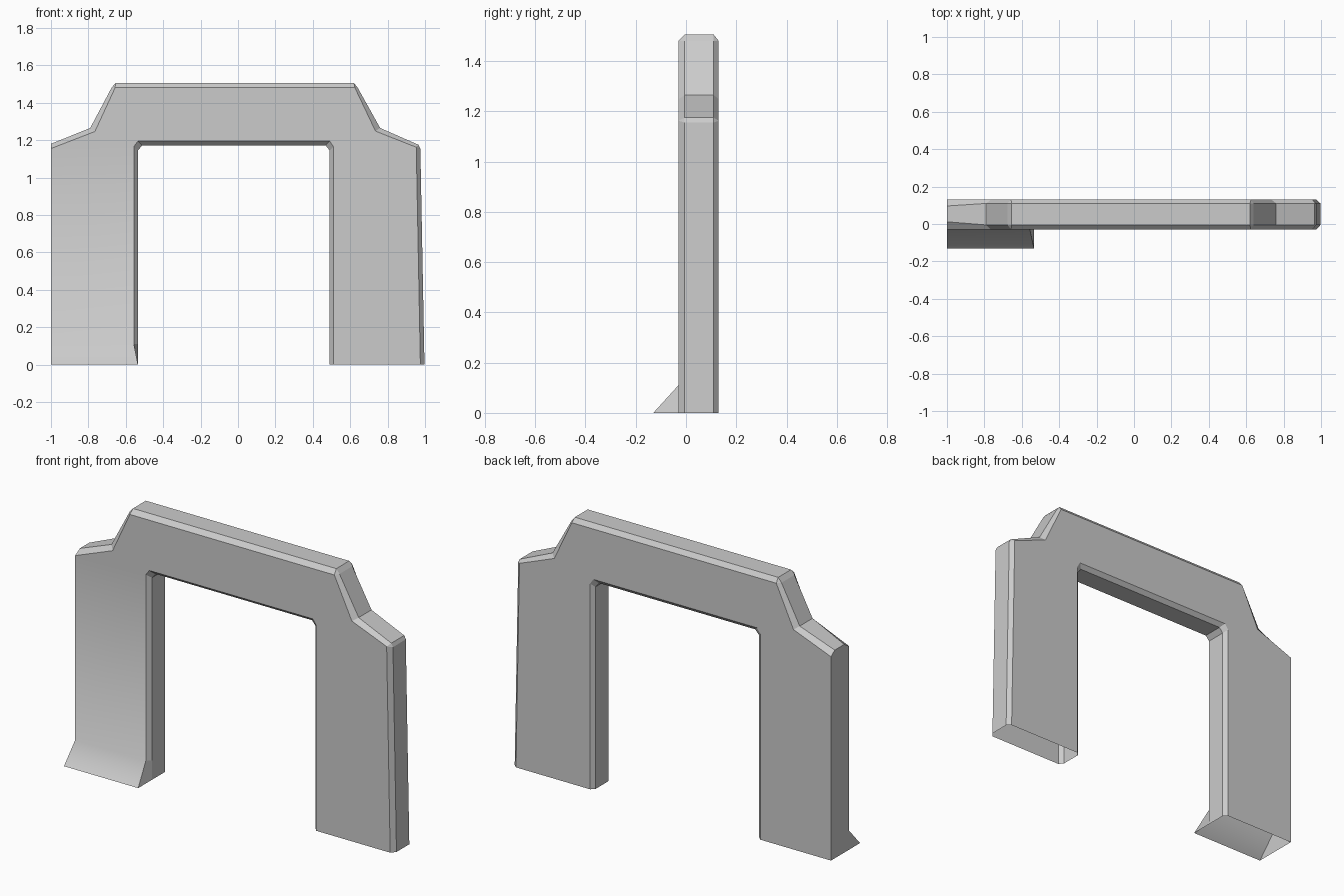
import bpy, bmesh

if "Cube" in bpy.data.objects:
    bpy.data.objects.remove(bpy.data.objects["Cube"])

# Open-bottomed outline, clockwise from the left foot:
# (rim x, rim z, face x, face z); the face is inset to form the chamfer
PATH = [
    (-1, 0, -1, 0), (-1, .11, -1, .11), (-1, 1.18, -1, 1.155),
    (-.79, 1.265, -.765, 1.246), (-.676, 1.48, -.657, 1.48),
    (-.655, 1.505, -.657, 1.48), (.62, 1.505, .625, 1.48),
    (.64, 1.48, .625, 1.48), (.76, 1.265, .735, 1.248),
    (.965, 1.175, .953, 1.162), (.975, 1.155, .953, 1.162),
    (.997, 0, .975, 0),
    (.49, 0, .51, 0), (.49, 1.145, .51, 1.165), (.468, 1.172, .49, 1.195),
    (-.512, 1.172, -.535, 1.195), (-.535, 1.145, -.557, 1.165),
    (-.535, .11, -.557, .11), (-.535, 0, -.557, 0),
]
FRONT, BACK, CHAMFER = -.03, .13, .025
LAST = len(PATH) - 1

bm = bmesh.new()


def rim_inset(i):
    # The outer left side has no vertical chamfer, its top corner a wide one
    return 0 if i < 2 else .042 if i == 2 else CHAMFER


def ring(points):
    return [bm.verts.new(p) for p in points]


# Four outline rings from front to back
front = ring((p[2], FRONT, p[3]) for p in PATH)
rim_front = ring((p[0], FRONT + rim_inset(i), p[1]) for i, p in enumerate(PATH))
rim_back = ring((p[0], BACK - rim_inset(i) * .8, p[1]) for i, p in enumerate(PATH))
back = ring((p[2], BACK, p[3]) for p in PATH)

# Flared front of the left foot
front[0].co.y = -.13
front[LAST].co = (-.535, -.13, 0)

# Chamfers and rim
rings = [front, rim_front, rim_back, back]
for a, b in zip(rings, rings[1:]):
    for i in range(LAST):
        if i != 11:  # open underside of the right leg
            bm.faces.new((a[i], a[i + 1], b[i + 1], b[i]))

# Front and back faces: foot, left leg, lintel, right leg
PANELS = [(0, 1, 17, 18), (1, 2, 16, 17),
          (2, 3, 4, 6, 8, 9, 13, 14, 15, 16), (9, 11, 12, 13)]
for side in (front, back):
    for n, panel in enumerate(PANELS):
        face = bm.faces.new([side[i] for i in panel])
        face.smooth = side is front and n < 2  # soft flare into the foot

bmesh.ops.remove_doubles(bm, verts=bm.verts, dist=.0005)
bmesh.ops.recalc_face_normals(bm, faces=bm.faces)

mesh = bpy.data.meshes.new("archway")
bm.to_mesh(mesh)
bm.free()
bpy.context.collection.objects.link(bpy.data.objects.new("archway", mesh))
